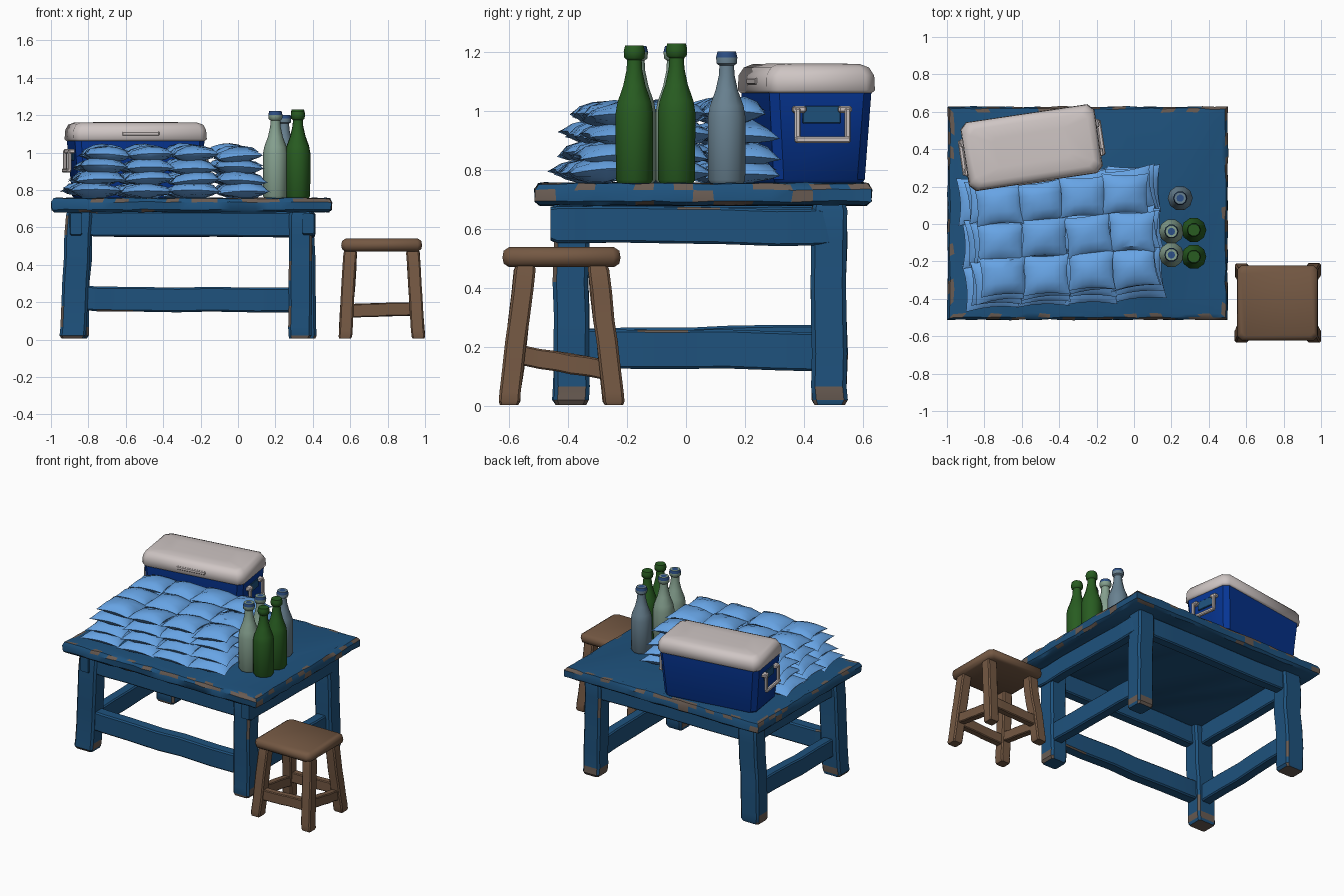
import bpy, bmesh, math, random
from mathutils import Vector, Matrix

random.seed(7)
cube = bpy.data.objects.get("Cube")
if cube:
    bpy.data.objects.remove(cube, do_unlink=True)


def material(name, *rgb):
    m = bpy.data.materials.new(name)
    m.use_nodes = True
    m.diffuse_color = (*rgb, 1)
    m.node_tree.nodes["Principled BSDF"].inputs["Base Color"].default_value = (*rgb, 1)
    return m


TABLE = material("table blue paint", .013, .084, .205)
WORN = material("worn bare wood", .14, .105, .085)
STOOL = material("stool brown wood", .175, .098, .056)
COOLER = material("cooler deep blue", .002, .038, .31)
WHITE = material("cooler white", .62, .56, .55)
BAG = material("bag light blue", .135, .37, .78)
GREEN = material("green glass", .021, .107, .015)
PALE = material("pale green glass", .24, .36, .28)
GREY = material("blue grey glass", .14, .22, .28)
CAP = material("cap blue", .026, .08, .24)


def finish(name, bm, mats, matrix=None, angle=35):
    bmesh.ops.recalc_face_normals(bm, faces=bm.faces)
    mesh = bpy.data.meshes.new(name)
    bm.to_mesh(mesh)
    bm.free()
    ob = bpy.data.objects.new(name, mesh)
    bpy.context.collection.objects.link(ob)
    for m in mats:
        mesh.materials.append(m)
    if matrix:
        ob.matrix_world = matrix
    bpy.ops.object.select_all(action="DESELECT")
    ob.select_set(True)
    bpy.context.view_layer.objects.active = ob
    bpy.ops.object.shade_smooth_by_angle(angle=math.radians(angle))
    return ob


def loft(name, rings, mats, rule=None, matrix=None, angle=35):
    """Skin closed rings; rule(ring, side) picks a material index."""
    bm = bmesh.new()
    loops = [[bm.verts.new(p) for p in ring] for ring in rings]
    n = len(loops[0])
    for i in range(len(loops) - 1):
        for j in range(n):
            k = (j + 1) % n
            f = bm.faces.new((loops[i][j], loops[i][k], loops[i + 1][k], loops[i + 1][j]))
            f.material_index = rule(i, j) if rule else 0
    for i in (0, -1):
        f = bm.faces.new(loops[i])
        f.material_index = rule(i, -1) if rule else 0
    return finish(name, bm, mats, matrix, angle)


def octagon(a, b, c):
    """Rectangle of half sizes a, b with corners cut by c."""
    return [(a, b - c), (a - c, b), (c - a, b), (-a, b - c),
            (-a, c - b), (c - a, -b), (a - c, -b), (a, c - b)]


def beam(name, p, q, a, b, mat, chips=0.0, foot=0.0, wobble=.004):
    """Chamfered timber from p to q, half sizes a, b."""
    p, q = Vector(p), Vector(q)
    d = [abs(v) for v in q - p]
    axis = d.index(max(d))
    e1 = Vector((1, 0, 0)) if axis else Vector((0, 1, 0))
    e2 = Vector((0, 1, 0)) if axis == 2 else Vector((0, 0, 1))
    rings = []
    for t in (0, .025, .09, .25, .45, .6, .8, .95, 1):
        s = .86 if t in (0, 1) else 1
        off = Vector([random.uniform(-wobble, wobble) for _ in "xyz"])
        off[axis] = 0
        if t in (0, 1):
            off *= 0
        rings.append([p.lerp(q, t) + off + e1 * u * s + e2 * v * s
                      for u, v in octagon(a, b, min(a, b) * .22)])

    def rule(i, j):
        if foot and (i == 0 or (i == 1 and j % 2)):
            return int(random.random() < foot)
        return int(j >= 0 and j % 2 == 0 and random.random() < chips)
    return loft(name, rings, [mat, WORN], rule)


# Table top: lofted slab with a chipped rim
def table_outline(inset, z, steps=(22, 17)):
    x0, x1, y0, y1 = -.998 + inset, .503 - inset, -.513 + inset, .63 - inset
    corners = [(x0, y0), (x1, y0), (x1, y1), (x0, y1)]
    pts = []
    for i in range(4):
        a, b = Vector(corners[i]), Vector(corners[(i + 1) % 4])
        for k in range(steps[i % 2]):
            v = a.lerp(b, k / steps[i % 2])
            jit = random.uniform(-.004, .004)
            pts.append((v.x + jit, v.y + jit, z + random.uniform(-.003, .003)))
    return pts


rim = [(.02, .682), (.003, .695), (.002, .735), (.014, .755), (.034, .758)]
rim_chance = (.15, .10, .45, .18)
loft("table_top", [table_outline(*r) for r in rim], [TABLE, WORN],
     lambda i, j: int(j >= 0 and random.random() < rim_chance[i]))

# Table legs, slightly splayed
for name, foot, head in (
        ("front_right_leg", (-.883, -.39), (-.848, -.39)),
        ("front_left_leg", (.328, -.39), (.34, -.39)),
        ("back_right_leg", (-.87, .487), (-.845, .485)),
        ("back_left_leg", (.36, .487), (.345, .485))):
    beam("table_" + name, (*foot, .005), (*head, .70), .062 if foot[0] > 0 else .07,
         .06, TABLE, .14, .6)

# Aprons below the top and stretchers between legs
beam("front_apron", (-.86, -.40, .62), (.36, -.40, .615), .035, .066, TABLE, .05)
beam("back_apron", (-.86, .49, .62), (.36, .49, .615), .035, .066, TABLE, .05)
beam("right_apron", (-.865, -.46, .62), (-.865, .50, .615), .035, .066, TABLE, .05)
beam("left_apron", (.375, -.46, .62), (.375, .50, .605), .035, .062, TABLE, .05)
beam("front_stretcher", (-.86, -.39, .222), (.33, -.39, .208), .04, .066, TABLE, .10)
beam("right_stretcher", (-.87, -.38, .20), (-.87, .48, .215), .036, .062, TABLE, .10)
beam("left_stretcher", (.345, -.38, .20), (.345, .48, .185), .036, .066, TABLE, .10)

# Stool: rounded seat, splayed legs, four rungs
SX, SY = .768, -.422
seat = [(.022, .472), (.004, .484), (0, .505), (.004, .528), (.022, .54)]
loft("stool_seat", [[(SX + x, SY + y, z) for x, y in octagon(.216 - i, .2 - i, .022)]
                    for i, z in seat], [STOOL], angle=50)
for sx in (-1, 1):
    for sy in (-1, 1):
        beam("stool_leg", (SX + sx * .196, SY + sy * .178, .005),
             (SX + sx * .166, SY + sy * .122, .485), .036, .036, STOOL, wobble=.002)
for s in (-1, 1):
    beam("stool_long_rung", (SX - .18, SY + s * .158, .155),
         (SX + .18, SY + s * .158, .165), .024, .036, STOOL, wobble=.002)
    beam("stool_side_rung", (SX + s * .183, SY - .15, .175),
         (SX + s * .183, SY + .15, .125), .024, .034, STOOL, wobble=.002)

# Cooler: tapered tub, domed lid, latch and hanging handles
place = Matrix.Translation((-.547, .408, .757)) @ Matrix.Rotation(math.radians(8.5), 4, "Z")


def slab(name, levels, mat, angle=35):
    return loft(name, [[(x, y, z) for x, y in octagon(a, b, c)] for a, b, c, z in levels],
                [mat], None, place, angle)


slab("cooler_body", [(.315, .148, .03, 0), (.325, .156, .03, .012), (.352, .176, .03, .325)], COOLER)
slab("cooler_lid", [(.352, .176, .03, .305), (.362, .186, .034, .315), (.358, .184, .034, .365),
                    (.345, .168, .034, .392), (.318, .142, .03, .403), (.2, .08, .02, .406)], WHITE, 50)


def block(name, x, y, z, sx, sy, sz, mat):
    bm = bmesh.new()
    bmesh.ops.create_cube(bm, size=1, matrix=Matrix.Translation((x, y, z))
                          @ Matrix.Diagonal((sx, sy, sz, 1)))
    bmesh.ops.bevel(bm, geom=bm.edges[:], offset=min(sx, sy, sz) * .25, segments=1,
                    affect="EDGES")
    return finish(name, bm, [mat], place)


block("cooler_latch", 0, -.183, .345, .2, .016, .022, WHITE)
for s in (-1, 1):
    block("handle_recess", s * .346, 0, .232, .012, .13, .06, TABLE)
    block("handle_bar", s * .374, 0, .147, .024, .19, .022, WHITE)
    for t in (-1, 1):
        block("handle_arm", s * .370, t * .086, .2, .020, .02, .11, WHITE)
        block("handle_mount", s * .358, t * .078, .25, .035, .045, .024, WHITE)


# Bags: pinched pillows with flat seams, stacked in layers
def add_pillow(bm, matrix, a, b, h):
    stops = (-1, -.82, -.4, 0, .4, .82, 1)
    noise = [random.uniform(.8, 1.15) for _ in range(49)]
    sheets = []
    for side in (1, -1):
        grid = []
        for i, u in enumerate(stops):
            row = []
            for j, v in enumerate(stops):
                z = side * h * (max(0, (1 - u * u) * (1 - v * v)) ** .5) * noise[i * 7 + j]
                x = a * u * (1 - .11 * (1 - v * v))
                y = b * v * (1 - .11 * (1 - u * u))
                edge = abs(u) == 1 or abs(v) == 1
                if side < 0 and edge:
                    row.append(sheets[0][i][j])
                else:
                    droop = -.22 * h * (u * u * v * v)
                    row.append(bm.verts.new(matrix @ Vector((x, y, z + droop))))
            grid.append(row)
        sheets.append(grid)
        for i in range(6):
            for j in range(6):
                bm.faces.new((grid[i][j], grid[i + 1][j], grid[i + 1][j + 1], grid[i][j + 1]))


layers = [(-.385, -.075, .80, 1.05, .70), (-.38, -.065, .862, 1.0, .66),
          (-.375, -.055, .928, .98, .63), (-.365, -.062, .988, .92, .59)]
for n, (cx, cy, z, w, d) in enumerate(layers):
    bm = bmesh.new()
    turn = Matrix.Translation((cx, cy, z)) @ Matrix.Rotation(math.radians(4.5), 4, "Z")
    for i in range(4):
        for j in range(3):
            lift = .008 * j if n == 3 else 0
            spot = ((i - 1.5) * w / 4 + random.uniform(-.012, .012),
                    (j - 1) * d / 3 + random.uniform(-.01, .01),
                    lift + random.uniform(-.006, .006))
            tilt = (Matrix.Rotation(random.uniform(-.08, .08), 4, "Z")
                    @ Matrix.Rotation(random.uniform(-.08, .08), 4, "X")
                    @ Matrix.Rotation(random.uniform(-.08, .08), 4, "Y"))
            add_pillow(bm, turn @ Matrix.Translation(spot) @ tilt, w / 8 + .012, d / 6 + .012, .043)
    finish("bag_layer", bm, [BAG], angle=40)

# Bottles: turned profile, coloured caps
profile = [(.058, 0), (.066, .012), (.067, .24), (.06, .28), (.04, .335), (.028, .39),
           (.026, .425), (.036, .432), (.038, .455), (.033, .475)]
for name, x, y, tall, glass, cap in (
        ("green_bottle", .32, -.175, .985, GREEN, GREEN), ("green_bottle", .32, -.032, 1, GREEN, GREEN),
        ("pale_bottle", .2, -.165, .98, PALE, CAP), ("pale_bottle", .2, -.04, .98, PALE, CAP),
        ("grey_bottle", .247, .138, .94, GREY, CAP)):
    rings = [[(x + r * math.cos(k * math.tau / 10), y + r * math.sin(k * math.tau / 10),
               .756 + z * tall) for k in range(10)] for r, z in profile]
    rings.append([(x + (p[0] - x) * .6, y + (p[1] - y) * .6, p[2]) for p in rings[-1]])
    loft(name, rings, [glass, cap], lambda i, j: int(i == 8 or (i == -1 and j == -1)), angle=50)
